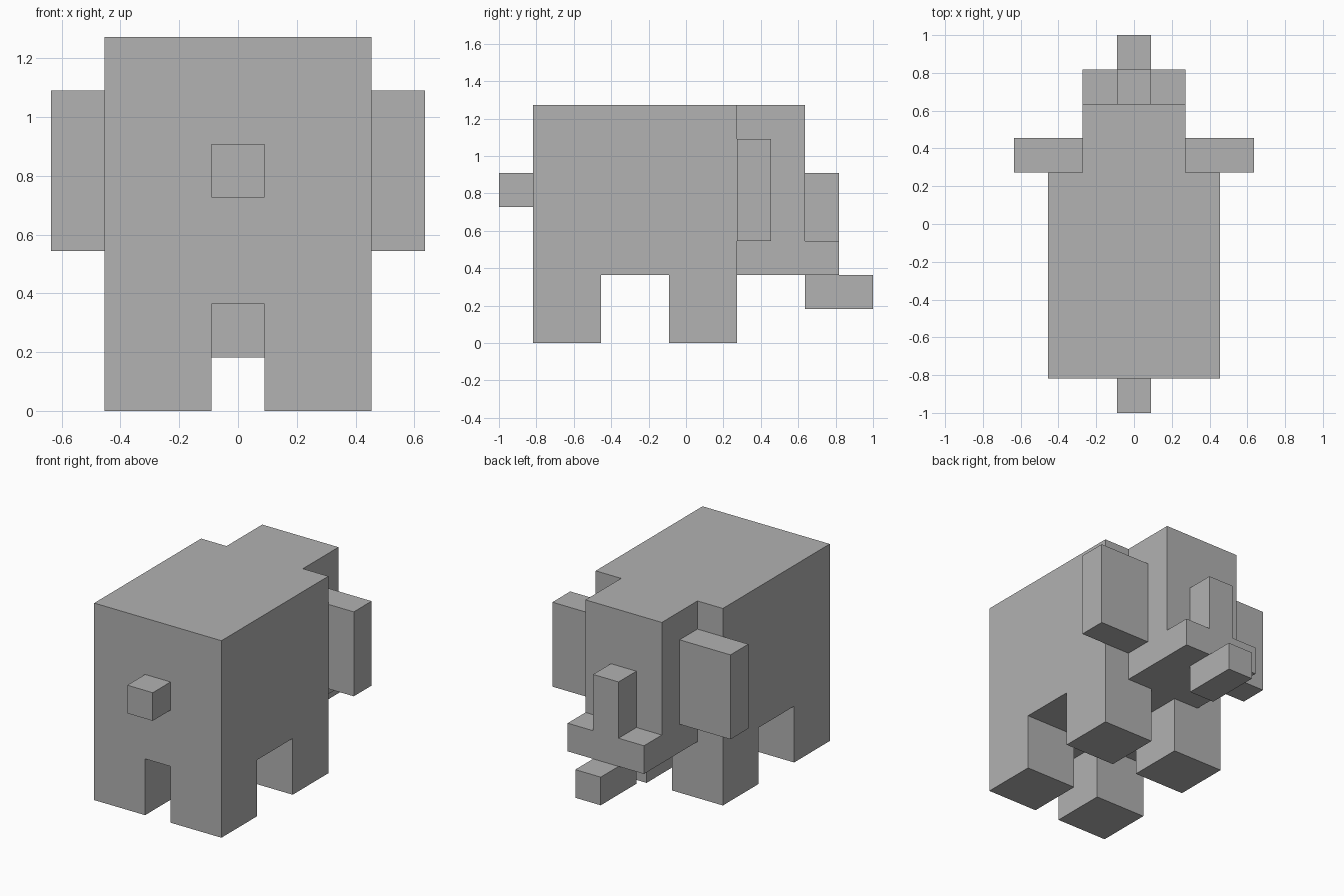
import bpy
from mathutils import Vector

cube = bpy.data.objects.get("Cube")
if cube:
    bpy.data.objects.remove(cube, do_unlink=True)

UNIT = 2 / 11  # the whole animal is built on a grid of eleven blocks

grey = bpy.data.materials.new("grey_hide")
grey.use_nodes = True
colour = (0.445, 0.445, 0.445, 1)
grey.diffuse_color = colour
grey.node_tree.nodes["Principled BSDF"].inputs["Base Color"].default_value = colour


def block(name, low, high):
    """Box between two grid corners, measured in blocks."""
    low, high = Vector(low) * UNIT, Vector(high) * UNIT
    bpy.ops.mesh.primitive_cube_add(size=1, location=(low + high) / 2)
    obj = bpy.context.object
    obj.name = obj.data.name = name
    for v in obj.data.vertices:
        v.co *= high - low
    obj.data.materials.append(grey)
    return obj


def pair(name, low, high):
    """Box on the +x side and its mirror image."""
    block(name + "_left", low, high)
    block(name + "_right", (-high[0], *low[1:]), (-low[0], *high[1:]))


# Torso and head
block("body", (-2.5, -4.5, 2), (2.5, 1.5, 7))
block("head", (-1.5, 1.5, 2), (1.5, 3.5, 7))
block("tail", (-0.5, -5.5, 4), (0.5, -4.5, 5))

# Legs and ears
for name, y in (("hind_leg", -4.5), ("fore_leg", -0.5)):
    pair(name, (0.5, y, 0), (2.5, y + 2, 2))
pair("ear", (1.5, 1.5, 3), (3.5, 2.5, 6))

# Trunk, with the tusk bar across it and the tip reaching out below
block("trunk", (-0.5, 3.5, 3), (0.5, 4.5, 5))
block("tusk_bar", (-1.5, 3.5, 2), (1.5, 4.5, 3))
block("trunk_tip", (-0.5, 3.5, 1), (0.5, 5.5, 2))
